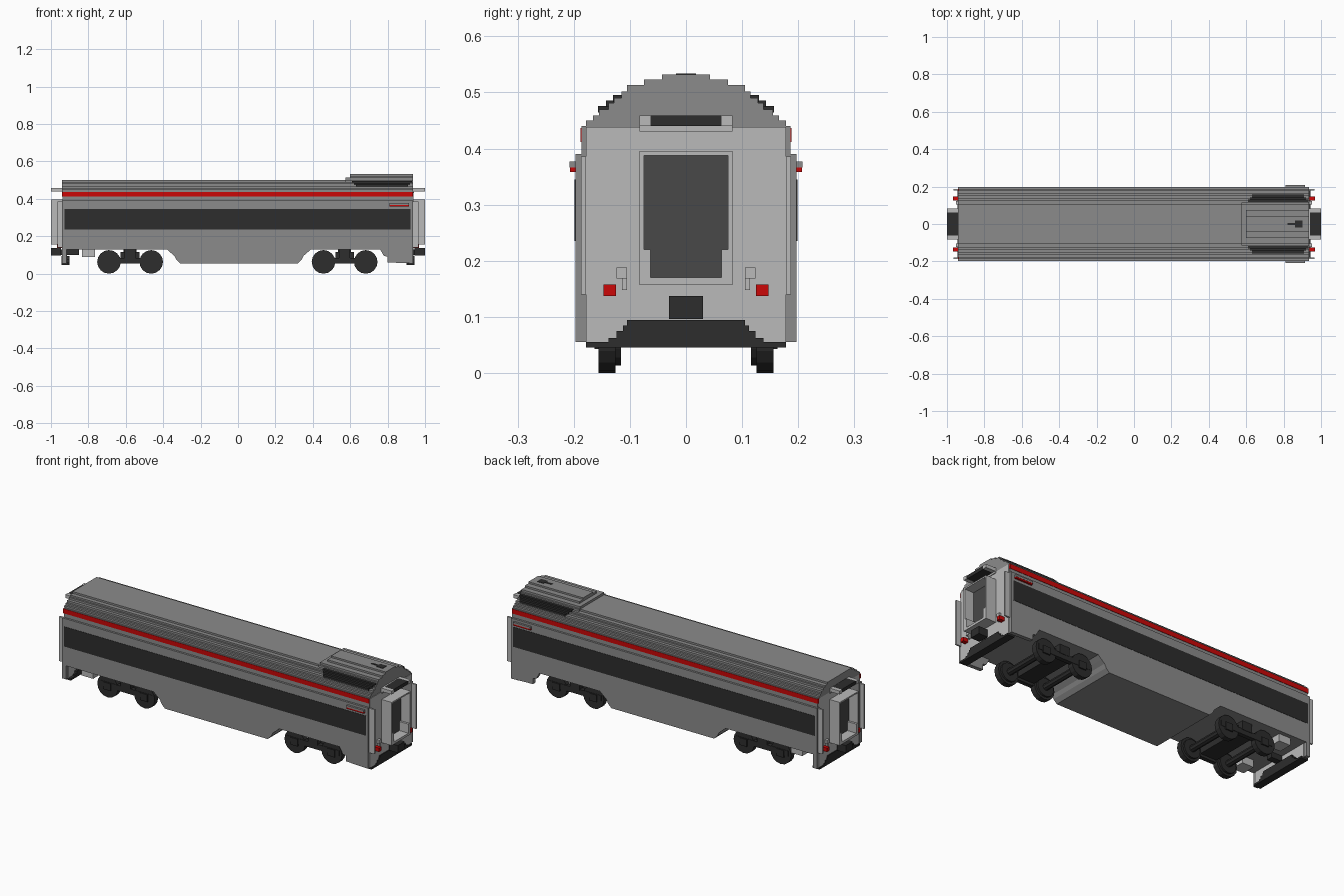
import bpy, bmesh, math
from mathutils import Matrix

cube = bpy.data.objects.get("Cube")
if cube:
    bpy.data.objects.remove(cube, do_unlink=True)


def material(name, r, g, b):
    m = bpy.data.materials.new(name)
    m.use_nodes = True
    m.diffuse_color = (r, g, b, 1)
    m.node_tree.nodes["Principled BSDF"].inputs["Base Color"].default_value = (r, g, b, 1)
    return m


GREY = material("body grey", 0.26, 0.26, 0.26)
LIGHT = material("light grey", 0.49, 0.49, 0.49)
DOOR = material("door grey", 0.065, 0.065, 0.065)
DARK = material("near black", 0.026, 0.026, 0.026)
RED = material("red", 0.60, 0.002, 0.002)


def finish(name, bm, mat):
    bmesh.ops.recalc_face_normals(bm, faces=bm.faces)
    me = bpy.data.meshes.new(name)
    bm.to_mesh(me)
    bm.free()
    me.materials.append(mat)
    ob = bpy.data.objects.new(name, me)
    bpy.context.collection.objects.link(ob)
    return ob


def box(name, mat, x0, x1, y0, y1, z0, z1):
    bm = bmesh.new()
    m = Matrix.Translation(((x0 + x1) / 2, (y0 + y1) / 2, (z0 + z1) / 2))
    m = m @ Matrix.Diagonal((abs(x1 - x0), abs(y1 - y0), abs(z1 - z0), 1))
    bmesh.ops.create_cube(bm, size=1, matrix=m)
    return finish(name, bm, mat)


def prism(name, mat, pts, axis, a, b):
    """Extrude a closed outline: axis 'x' takes (y, z), axis 'y' takes (x, z)."""
    bm = bmesh.new()
    place = (lambda p, t: (t, p[0], p[1])) if axis == "x" else (lambda p, t: (p[0], t, p[1]))
    face = bm.faces.new([bm.verts.new(place(p, a)) for p in pts])
    ext = bmesh.ops.extrude_face_region(bm, geom=[face])
    shift = (b - a, 0, 0) if axis == "x" else (0, b - a, 0)
    bmesh.ops.translate(bm, vec=shift, verts=[v for v in ext["geom"] if isinstance(v, bmesh.types.BMVert)])
    return finish(name, bm, mat)


def disc(name, mat, x, y, z, r, depth, n=16):
    bm = bmesh.new()
    m = Matrix.Translation((x, y, z)) @ Matrix.Rotation(math.pi / 2, 4, "X")
    bmesh.ops.create_cone(bm, cap_ends=True, segments=n, radius1=r, radius2=r, depth=depth, matrix=m)
    return finish(name, bm, mat)


def stepped(steps, base):
    """Mirror a list of (half width, top height), widest first, into a stepped outline."""
    right, z = [], base
    for w, top in steps:
        right += [(w, z), (w, top)]
        z = top
    return right + [(-y, h) for y, h in reversed(right)]


# Main body core and roof
box("body_core", GREY, -0.92, 0.92, -0.178, 0.178, 0.13, 0.44)
roof = [(0.178, 0.45), (0.166, 0.459), (0.155, 0.47), (0.138, 0.481), (0.128, 0.49), (0.105, 0.50)]
prism("roof", GREY, stepped(roof, 0.438), "x", -0.94, 0.935)

# Raised roof unit with side grilles and a horn
unit = [(0.115, 0.502), (0.105, 0.513), (0.075, 0.523), (0.043, 0.532)]
prism("roof_unit", GREY, stepped(unit, 0.48), "x", 0.60, 0.935)
prism("roof_unit_lip", GREY, stepped(unit[:2], 0.48), "x", 0.575, 0.60)
box("horn", DARK, 0.86, 0.90, -0.018, 0.018, 0.530, 0.534)
box("horn_pipe", DARK, 0.82, 0.86, -0.006, 0.006, 0.530, 0.534)

# Side outline: long wall with end skirts and a belly that steps down in the middle
belly = [(-0.38, 0.13), (-0.36, 0.112), (-0.34, 0.095), (-0.33, 0.075), (-0.31, 0.055),
         (0.32, 0.055), (0.34, 0.075), (0.35, 0.095), (0.37, 0.112), (0.39, 0.13)]
wall = ([(-0.94, 0.39), (-0.94, 0.055), (-0.917, 0.055), (-0.917, 0.13)] + belly +
        [(0.76, 0.13), (0.78, 0.095), (0.80, 0.09), (0.80, 0.06), (0.935, 0.055), (0.935, 0.39)])
prism("belly_box", GREY, belly, "y", -0.178, 0.178)

for s, side in ((-1, "right"), (1, "left")):
    prism(f"{side}_side_wall", GREY, wall, "y", s * 0.176, s * 0.197)
    box(f"{side}_upper_wall", GREY, -0.935, 0.935, s * 0.17, s * 0.186, 0.385, 0.44)
    box(f"{side}_red_stripe", RED, -0.94, 0.935, s * 0.178, s * 0.188, 0.412, 0.437)
    box(f"{side}_window_band", DARK, -0.928, 0.922, s * 0.193, s * 0.1985, 0.235, 0.345)
    box(f"{side}_door_header", GREY, 0.81, 0.915, s * 0.19, s * 0.208, 0.366, 0.377)
    box(f"{side}_door_header_trim", RED, 0.81, 0.915, s * 0.19, s * 0.207, 0.358, 0.366)
    # Roof grille: stepped slats hugging the roof edge
    for i, (y0, y1, z) in enumerate(((0.112, 0.130, 0.495), (0.128, 0.143, 0.486), (0.138, 0.157, 0.476))):
        box(f"{side}_roof_grille_{i}", DARK, 0.61 + 0.01 * i, 0.93 - 0.01 * i, s * y0, s * y1, z - 0.012, z)
    box(f"{side}_underfloor_box", LIGHT, -0.835, -0.765, s * 0.10, s * 0.175, 0.09, 0.132)

# Both ends
pilot = [(0.178, 0.055), (0.138, 0.062), (0.124, 0.075), (0.112, 0.085), (0.105, 0.094)]
door = [(-0.063, 0.17), (0.063, 0.17), (0.063, 0.22), (0.075, 0.22), (0.075, 0.388),
        (-0.075, 0.388), (-0.075, 0.22), (-0.063, 0.22)]
for e, end in ((1, "front"), (-1, "rear")):
    def ebox(name, mat, x0, x1, *rest):
        return box(f"{end}_{name}", mat, e * x0, e * x1, *rest)

    ebox("end_wall", LIGHT, 0.915, 0.938, -0.178, 0.178, 0.055, 0.438)
    prism(f"{end}_pilot", DARK, stepped(pilot, 0.045), "x", e * 0.90, e * 0.943)
    prism(f"{end}_door", DOOR, door, "x", e * 0.93, e * 0.945)
    # Gangway surround and header
    for s in (-1, 1):
        ebox("gangway_post", LIGHT, 0.935, 1.0, s * 0.075, s * 0.083, 0.157, 0.396)
        ebox("gangway_foot", LIGHT, 0.935, 1.0, s * 0.063, s * 0.076, 0.157, 0.22)
        ebox("header_arm", LIGHT, 0.93, 1.0, s * 0.062, s * 0.083, 0.44, 0.459)
        ebox("corner_panel", LIGHT, 0.93, 0.966, s * 0.178, s * 0.187, 0.14, 0.386)
        # Tail lamps and grab steps
        ebox("tail_lamp", RED, 0.935, 0.967, s * 0.125, s * 0.147, 0.137, 0.158)
        ebox("grab_step", LIGHT, 0.935, 0.952, s * 0.105, s * 0.124, 0.168, 0.188)
        ebox("grab_bar", LIGHT, 0.935, 0.948, s * 0.105, s * 0.114, 0.148, 0.168)
    ebox("gangway_sill", LIGHT, 0.935, 1.0, -0.083, 0.083, 0.157, 0.17)
    ebox("gangway_top", LIGHT, 0.935, 1.0, -0.083, 0.083, 0.388, 0.396)
    ebox("header_panel", LIGHT, 0.93, 0.942, -0.083, 0.083, 0.43, 0.459)
    ebox("header_bellows", DARK, 0.94, 0.997, -0.062, 0.062, 0.44, 0.459)
    # Coupler
    ebox("coupler_shank", DARK, 0.85, 0.97, -0.018, 0.018, 0.10, 0.13)
    ebox("coupler_head", DARK, 0.945, 1.0, -0.03, 0.03, 0.096, 0.137)

# Bogies
for cx, bogie in ((-0.577, "rear"), (0.57, "front")):
    box(f"{bogie}_bogie_bolster", DARK, cx - 0.05, cx + 0.05, -0.13, 0.13, 0.065, 0.115)
    box(f"{bogie}_bogie_pivot", DARK, cx - 0.035, cx + 0.035, -0.05, 0.05, 0.11, 0.135)
    for s in (-1, 1):
        box(f"{bogie}_bogie_side_frame", DARK, cx - 0.16, cx + 0.16, s * 0.135, s * 0.158, 0.055, 0.085)
        box(f"{bogie}_bogie_spring", DARK, cx - 0.03, cx + 0.03, s * 0.12, s * 0.16, 0.08, 0.128)
    for dx in (-0.113, 0.113):
        x = cx + dx
        disc(f"{bogie}_axle", DARK, x, 0, 0.063, 0.018, 0.27, 8)
        for s in (-1, 1):
            disc(f"{bogie}_wheel", DARK, x, s * 0.141, 0.063, 0.063, 0.030)
            disc(f"{bogie}_wheel_inner_rim", DARK, x, s * 0.122, 0.063, 0.050, 0.012)
            box(f"{bogie}_axle_box", DARK, x - 0.022, x + 0.022, s * 0.15, s * 0.163, 0.043, 0.083)
